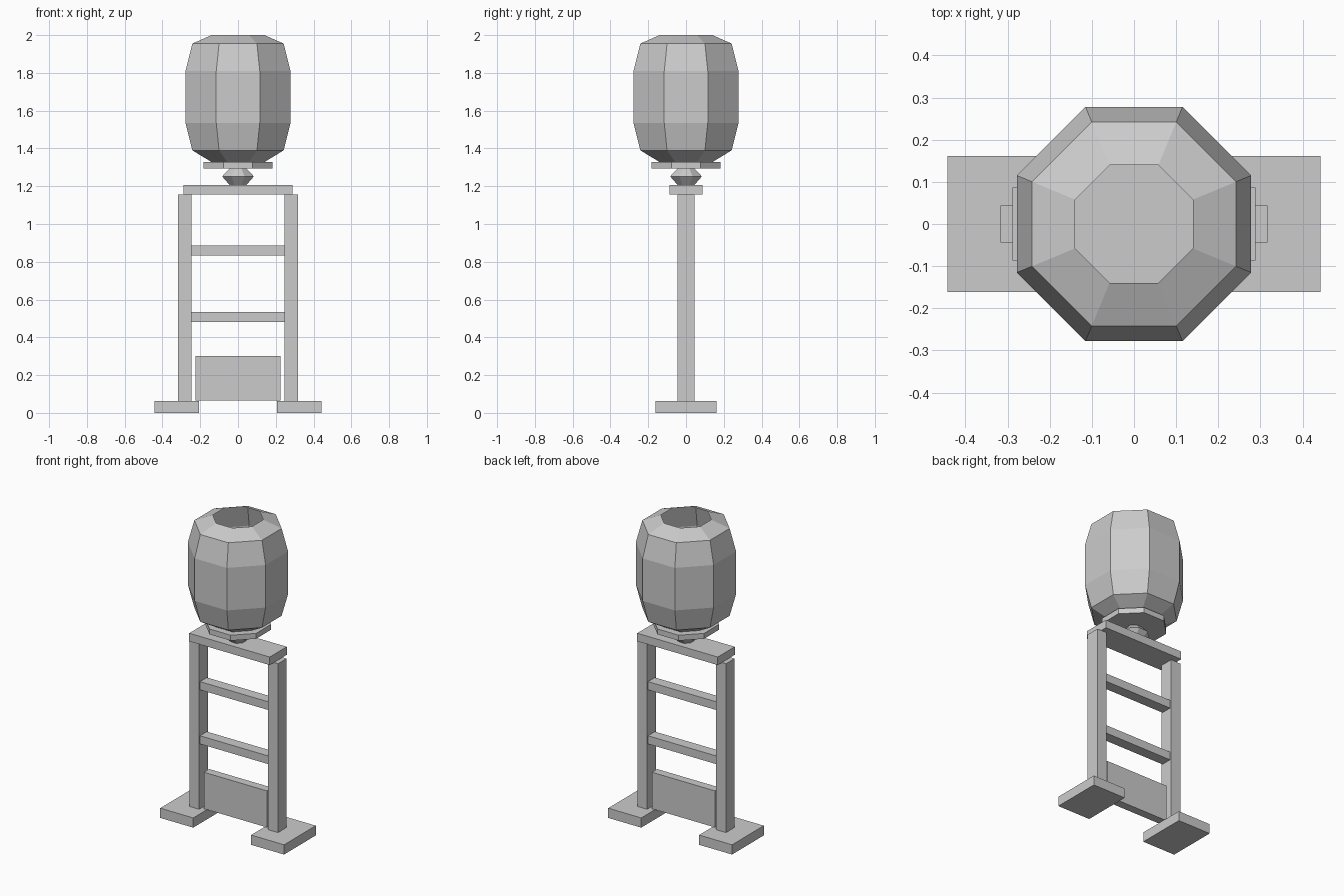
import bpy, bmesh, math

if "Cube" in bpy.data.objects:
    bpy.data.objects.remove(bpy.data.objects["Cube"])


def add_object(name, bm):
    mesh = bpy.data.meshes.new(name)
    bm.to_mesh(mesh)
    bm.free()
    obj = bpy.data.objects.new(name, mesh)
    bpy.context.collection.objects.link(obj)
    return obj


def box(name, x0, x1, half_y, z0, z1):
    bm = bmesh.new()
    bmesh.ops.create_cube(bm, size=1)
    bmesh.ops.scale(bm, vec=(x1 - x0, 2 * half_y, z1 - z0), verts=bm.verts)
    bmesh.ops.translate(bm, vec=((x0 + x1) / 2, 0, (z0 + z1) / 2), verts=bm.verts)
    return add_object(name, bm)


def octagon_lathe(name, profile, capped=True):
    """Stack eight-sided rings; profile holds (half width across flats, z)."""
    bm = bmesh.new()
    rings = []
    for half_width, z in profile:
        r = half_width / math.cos(math.pi / 8)
        angles = [math.pi / 8 + i * math.pi / 4 for i in range(8)]
        rings.append([bm.verts.new((r * math.cos(a), r * math.sin(a), z)) for a in angles])
    for low, high in zip(rings, rings[1:]):
        for i in range(8):
            j = (i + 1) % 8
            bm.faces.new((low[i], low[j], high[j], high[i]))
    if capped:
        bm.faces.new(rings[0][::-1])
        bm.faces.new(rings[-1])
    return add_object(name, bm)


# Feet and posts on both sides
for side, s in (("left", -1), ("right", 1)):
    for part, a, b, half_y, z0, z1 in (
        ("foot", 0.207, 0.443, 0.162, 0.0, 0.063),
        ("post", 0.247, 0.317, 0.044, 0.063, 1.155),
    ):
        box(f"{side}_{part}", min(s * a, s * b), max(s * a, s * b), half_y, z0, z1)

# Rungs, lower panel and top beam
for name, z in (("lower_rung", 0.482), ("upper_rung", 0.832)):
    box(name, -0.247, 0.247, 0.035, z, z + 0.053)
box("lower_panel", -0.225, 0.225, 0.027, 0.066, 0.302)
box("top_beam", -0.288, 0.288, 0.087, 1.155, 1.207)

# Pivot knob and collar under the barrel
octagon_lathe("pivot_knob", [(0.045, 1.207), (0.084, 1.252), (0.045, 1.293)])
octagon_lathe("collar", [(0.183, 1.293), (0.183, 1.328)])

# Hollow barrel, open at the top
octagon_lathe("barrel", [(0.14, 1.328), (0.242, 1.39), (0.278, 1.535),
                         (0.278, 1.81), (0.242, 1.955), (0.14, 2.0)], capped=False)
